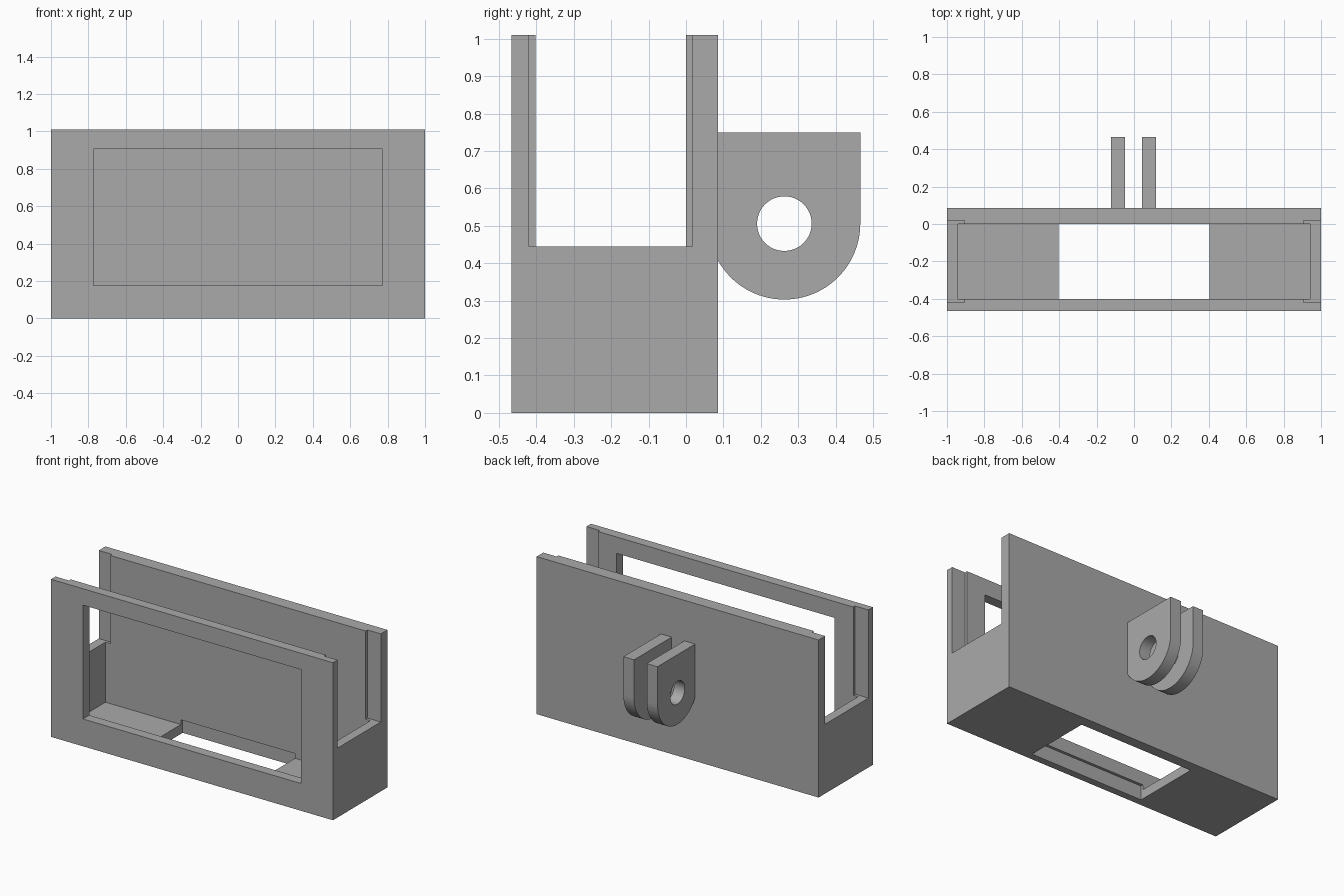
import bpy, bmesh
from math import sin, cos, pi, radians

default = bpy.data.objects.get("Cube")
if default:
    bpy.data.objects.remove(default, do_unlink=True)

grey = bpy.data.materials.new("plain_grey")
grey.use_nodes = True
colour = (0.40, 0.40, 0.40, 1)
grey.diffuse_color = colour
grey.node_tree.nodes["Principled BSDF"].inputs["Base Color"].default_value = colour


def prism(name, outline, x0, x1):
    """Extrude a (y, z) outline along x."""
    bm = bmesh.new()
    face = bm.faces.new([bm.verts.new((x0, y, z)) for y, z in outline])
    side = bmesh.ops.extrude_face_region(bm, geom=[face])["geom"]
    moved = [v for v in side if isinstance(v, bmesh.types.BMVert)]
    bmesh.ops.translate(bm, verts=moved, vec=(x1 - x0, 0, 0))
    bmesh.ops.recalc_face_normals(bm, faces=bm.faces[:])
    mesh = bpy.data.meshes.new(name)
    bm.to_mesh(mesh)
    bm.free()
    mesh.materials.append(grey)
    obj = bpy.data.objects.new(name, mesh)
    bpy.context.collection.objects.link(obj)
    return obj


def box(name, x0, x1, y0, y1, z0, z1):
    return prism(name, [(y0, z0), (y1, z0), (y1, z1), (y0, z1)], x0, x1)


def arc(cy, cz, r, start, end, steps):
    angles = [start + (end - start) * i / steps for i in range(steps + 1)]
    return [(cy + r * cos(a), cz + r * sin(a)) for a in angles]


def activate(obj):
    bpy.ops.object.select_all(action='DESELECT')
    obj.select_set(True)
    bpy.context.view_layer.objects.active = obj


def cut(obj, cutter):
    cutter.hide_render = True
    activate(obj)
    mod = obj.modifiers.new("cut", 'BOOLEAN')
    mod.operation = 'DIFFERENCE'
    mod.solver = 'EXACT'
    mod.object = cutter
    bpy.ops.object.modifier_apply(modifier=mod.name)
    bpy.data.objects.remove(cutter, do_unlink=True)


FRONT, BACK, TOP = -0.466, 0.085, 1.01
IN_FRONT, IN_BACK = -0.402, 0.0          # inner wall faces
SLOT_FRONT, SLOT_BACK = -0.42, 0.018     # recesses let into the walls

# Open-topped holder body with its cavity
body = box("holder_body", -1, 1, FRONT, BACK, 0, TOP)
cut(body, box("cavity", -0.94, 0.94, IN_FRONT, IN_BACK, 0.06, 1.2))

# Open ends with wider recesses
for s in (-1, 1):
    x0, x1 = sorted((s * 0.905, s * 1.2))
    cut(body, box("end_opening", x0, x1, SLOT_FRONT, SLOT_BACK, 0.445, 1.2))

# Floor slot undercutting the walls, and front window
cut(body, box("floor_slot", -0.405, 0.405, SLOT_FRONT, SLOT_BACK, -0.2, 0.09))
cut(body, box("front_window", -0.773, 0.773, -0.6, -0.2, 0.175, 0.905))

# Two rounded mounting lugs with a pin hole on the back
CY, CZ, R = 0.263, 0.506, 0.203
outline = [(BACK, 0.75)] + [(BACK, 0.409)]
outline += arc(CY, CZ, R, radians(-151), 0, 40) + [(CY + R, 0.75)]
for name, x0, x1 in (("right_lug", 0.042, 0.118), ("left_lug", -0.124, -0.048)):
    lug = prism(name, outline, x0, x1)
    hole = arc(CY, CZ, 0.073, 0, 2 * pi, 48)[:-1]
    cut(lug, prism("pin_hole", hole, -0.3, 0.3))
    activate(lug)
    bpy.ops.object.shade_smooth_by_angle(angle=radians(30))
